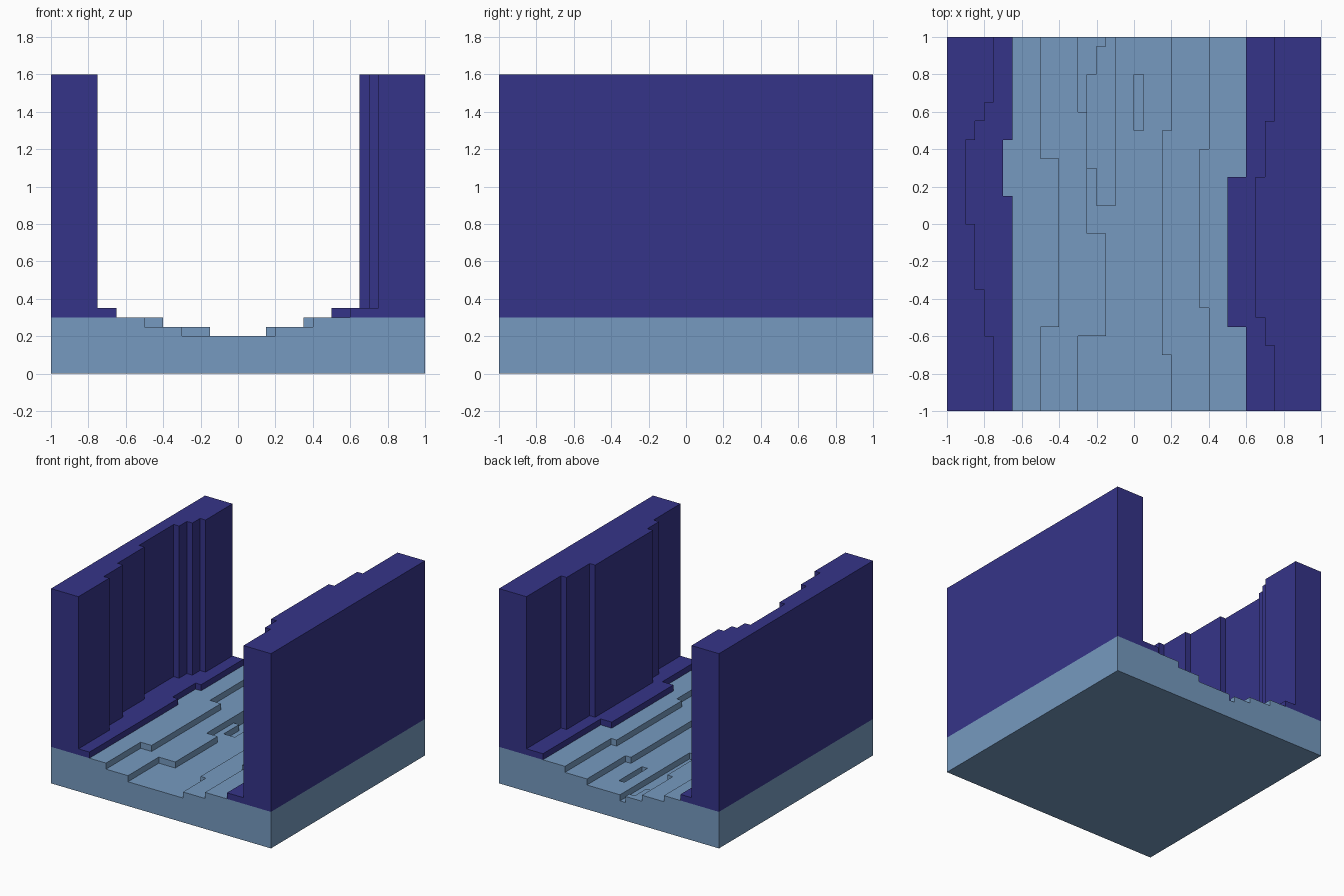
import bpy
import bmesh

cube = bpy.data.objects.get("Cube")
if cube:
    bpy.data.objects.remove(cube, do_unlink=True)


def make_material(name, rgb):
    mat = bpy.data.materials.new(name)
    mat.use_nodes = True
    mat.diffuse_color = (*rgb, 1)
    mat.node_tree.nodes["Principled BSDF"].inputs["Base Color"].default_value = (*rgb, 1)
    return mat


pale_blue = make_material("pale blue", (0.181, 0.323, 0.525))
indigo = make_material("indigo", (0.036, 0.034, 0.250))


def prism(name, outline, z0, z1, mat):
    """Extrude a plan outline from z0 up to z1."""
    bm = bmesh.new()
    base = bm.faces.new([bm.verts.new((x, y, z0)) for x, y in outline])
    top = bmesh.ops.extrude_face_region(bm, geom=[base])["geom"]
    bmesh.ops.translate(bm, vec=(0, 0, z1 - z0),
                        verts=[g for g in top if isinstance(g, bmesh.types.BMVert)])
    bmesh.ops.recalc_face_normals(bm, faces=bm.faces)
    mesh = bpy.data.meshes.new(name)
    bm.to_mesh(mesh)
    bm.free()
    mesh.materials.append(mat)
    obj = bpy.data.objects.new(name, mesh)
    bpy.context.collection.objects.link(obj)
    return obj


def stepped(side_x, steps, y_end=1.0):
    """Outline with a straight side and a stepped side; steps are (start y, x)."""
    outline = [(side_x, steps[0][0])]
    ends = [y for y, _ in steps[1:]] + [y_end]
    for (y, x), end in zip(steps, ends):
        outline += [(x, y), (x, end)]
    return outline + [(side_x, y_end)]


def carve(obj, cutter):
    mod = obj.modifiers.new("carve", "BOOLEAN")
    mod.operation = "DIFFERENCE"
    mod.solver = "EXACT"
    mod.object = cutter
    bpy.context.view_layer.objects.active = obj
    bpy.ops.object.modifier_apply(modifier=mod.name)
    bpy.data.objects.remove(cutter, do_unlink=True)


# Ground slab with a winding channel and a small slot sunk into it
ground = prism("ground", [(-1, -1), (1, -1), (1, 1), (-1, 1)], 0, 0.2, pale_blue)
channel = stepped(-0.1, [(0.1, -0.2), (0.3, -0.25), (0.8, -0.2), (0.95, -0.15)], 1.1)
carve(ground, prism("channel_cutter", channel, 0.15, 0.3, pale_blue))
slot = [(0, 0.5), (0.05, 0.5), (0.05, 0.8), (0, 0.8)]
carve(ground, prism("slot_cutter", slot, 0.15, 0.3, pale_blue))

# Terraces, ledges and cliffs: name, bottom, top, material, left steps, right steps
layers = [
    ("lower_terrace", 0.2, 0.25, pale_blue,
     [(-1, 0.2), (-0.7, 0.15), (0.5, 0.2)],
     [(-1, -0.3), (-0.6, -0.15), (-0.05, -0.25), (0.6, -0.3)]),
    ("upper_terrace", 0.25, 0.3, pale_blue,
     [(-1, 0.4), (-0.45, 0.35), (0.4, 0.4)],
     [(-1, -0.5), (-0.55, -0.4), (0.35, -0.5)]),
    ("ledge", 0.3, 0.35, indigo,
     [(-1, 0.6), (-0.55, 0.5), (0.25, 0.6)],
     [(-1, -0.65), (0.15, -0.7), (0.45, -0.65)]),
    ("cliff", 0.35, 1.6, indigo,
     [(-1, 0.75), (-0.65, 0.7), (-0.5, 0.65), (0.25, 0.7), (0.55, 0.75)],
     [(-1, -0.75), (-0.6, -0.8), (-0.35, -0.85), (0, -0.9),
      (0.45, -0.85), (0.55, -0.8), (0.65, -0.75)]),
]
for name, z0, z1, mat, left, right in layers:
    prism("left_" + name, stepped(1, left), z0, z1, mat)
    prism("right_" + name, stepped(-1, right), z0, z1, mat)
